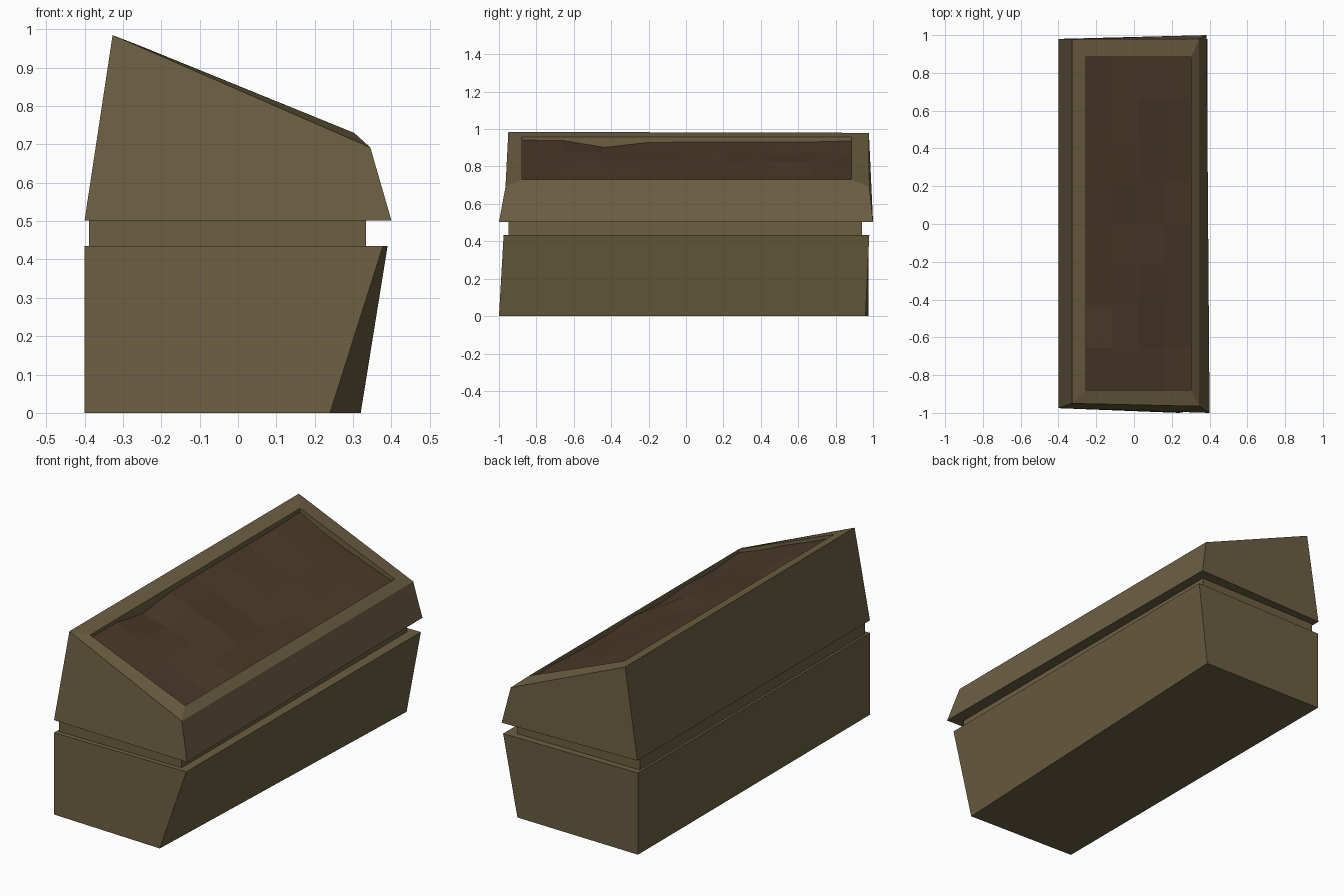
import bpy, bmesh, random

if "Cube" in bpy.data.objects:
    bpy.data.objects.remove(bpy.data.objects["Cube"])

random.seed(4)


def material(name, color):
    m = bpy.data.materials.new(name)
    m.diffuse_color = (*color, 1)
    m.use_nodes = True
    m.node_tree.nodes["Principled BSDF"].inputs["Base Color"].default_value = m.diffuse_color
    return m


WOOD = material("box_brown", (0.15, 0.115, 0.055))
SOIL = material("soil_brown", (0.07, 0.042, 0.022))


def finish(name, bm, mat):
    bmesh.ops.recalc_face_normals(bm, faces=bm.faces)
    me = bpy.data.meshes.new(name)
    bm.to_mesh(me)
    bm.free()
    ob = bpy.data.objects.new(name, me)
    ob.data.materials.append(mat)
    bpy.context.collection.objects.link(ob)
    return ob


def loft(name, loops, mat):
    """Skin a stack of four-cornered loops and cap both ends."""
    bm = bmesh.new()
    rings = [[bm.verts.new(p) for p in loop] for loop in loops]
    for a, b in zip(rings, rings[1:]):
        for i in range(4):
            j = (i + 1) % 4
            bm.faces.new((a[i], a[j], b[j], b[i]))
    bm.faces.new(rings[0])
    bm.faces.new(rings[-1])
    return finish(name, bm, mat)


def rect(x0, x1, y0, y1, z0, z1):
    """Rectangle whose height goes from z0 at x0 to z1 at x1."""
    return [(x0, y0, z0), (x1, y0, z1), (x1, y1, z1), (x0, y1, z0)]


# Lower box, skewed on its right side
loft("lower_box", [
    [(-0.4, -0.975, 0), (0.24, -1.0, 0), (0.32, 0.96, 0), (-0.4, 0.975, 0)],
    [(-0.4, -0.975, 0.435), (0.378, -0.975, 0.435),
     (0.39, 0.98, 0.435), (-0.4, 0.975, 0.435)],
], WOOD)

# Recessed band between the two boxes
loft("recessed_band", [rect(-0.388, 0.334, -0.95, 0.942, z, z)
                       for z in (0.43, 0.505)], WOOD)

# Sloping upper box with rim and sunken opening
X0, X1, Y0, Y1 = -0.255, 0.303, -0.878, 0.885
loft("upper_box", [
    [(-0.4, -0.975, 0.502), (0.4, -1.0, 0.502),
     (0.385, 1.0, 0.502), (-0.4, 0.98, 0.502)],
    [(-0.327, -0.95, 0.985), (0.345, -0.965, 0.692),
     (0.345, 0.98, 0.692), (-0.327, 0.978, 0.98)],
    rect(X0, X1, Y0, Y1, 0.957, 0.73),
    rect(X0, X1, Y0, Y1, 0.86, 0.63),
], WOOD)

# Lumpy soil filling the opening
left_drop = [0.016, 0.018, 0.055, 0.03, 0.026, 0.026, 0.026, 0.026, 0.02]
NX, NY = 4, 8
bm = bmesh.new()
grid = []
for j in range(NY + 1):
    row = []
    for i in range(NX + 1):
        u, v = i / NX, j / NY
        drop = left_drop[j] if i == 0 else random.uniform(0.015, 0.038)
        row.append(bm.verts.new((X0 + (X1 - X0) * u, Y0 + (Y1 - Y0) * v,
                                 0.957 - 0.227 * u - drop)))
    grid.append(row)
for j in range(NY):
    for i in range(NX):
        bm.faces.new((grid[j][i], grid[j][i + 1],
                      grid[j + 1][i + 1], grid[j + 1][i]))
finish("soil", bm, SOIL)
